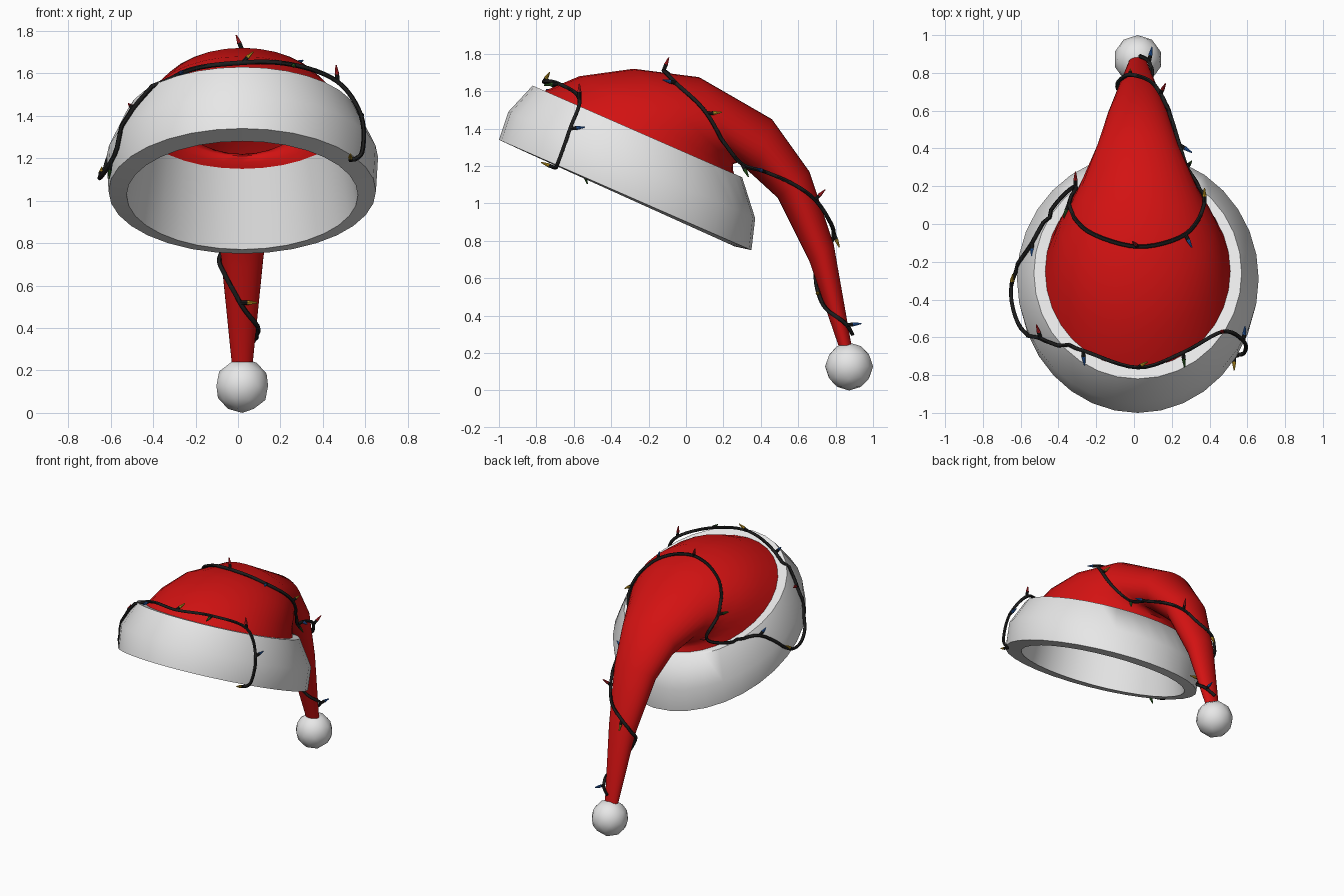
import bpy, bmesh, math
from mathutils import Vector
from mathutils.bvhtree import BVHTree

if "Cube" in bpy.data.objects:
    bpy.data.objects.remove(bpy.data.objects["Cube"])

MID = 0.02      # the hat's centre line in x
SEGMENTS = 32


def material(name, r, g, b):
    mat = bpy.data.materials.new(name)
    mat.use_nodes = True
    mat.diffuse_color = (r, g, b, 1)
    bsdf = next(n for n in mat.node_tree.nodes if n.type == 'BSDF_PRINCIPLED')
    bsdf.inputs["Base Color"].default_value = (r, g, b, 1)
    return mat


white = material("white plush", 0.8, 0.8, 0.8)
red = material("red felt", 0.65, 0.006, 0.006)
black = material("black wire", 0.012, 0.012, 0.012)
bulb_colours = {
    "red": material("red bulb", 0.6, 0.015, 0.02),
    "yellow": material("yellow bulb", 0.65, 0.38, 0.02),
    "blue": material("blue bulb", 0.02, 0.12, 0.45),
    "green": material("green bulb", 0.03, 0.13, 0.02),
}


def finish(bm, name, mats, angle=60):
    mesh = bpy.data.meshes.new(name)
    bm.to_mesh(mesh)
    bm.free()
    obj = bpy.data.objects.new(name, mesh)
    bpy.context.collection.objects.link(obj)
    for mat in mats:
        mesh.materials.append(mat)
    smooth(obj, angle)
    return obj


def smooth(obj, angle):
    bpy.ops.object.select_all(action='DESELECT')
    obj.select_set(True)
    bpy.context.view_layer.objects.active = obj
    bpy.ops.object.shade_smooth_by_angle(angle=math.radians(angle))


def loft(name, mat, rings, closed):
    """Skin ellipses given as (front y, front z, back y, back z, half width)."""
    bm = bmesh.new()
    loops = []
    for fy, fz, by, bz, width in rings:
        front, back = Vector((MID, fy, fz)), Vector((MID, by, bz))
        centre, half = (front + back) / 2, (front - back) / 2
        loop = []
        for i in range(SEGMENTS):
            a = math.tau * i / SEGMENTS
            side = Vector((width * math.cos(a), 0, 0))
            loop.append(bm.verts.new(centre + side + half * math.sin(a)))
        loops.append(loop)
    pairs = list(zip(loops, loops[1:]))
    if closed:
        pairs.append((loops[-1], loops[0]))
    else:
        bm.faces.new(loops[-1])
    for low, high in pairs:
        for i in range(SEGMENTS):
            j = (i + 1) % SEGMENTS
            bm.faces.new((low[i], low[j], high[j], high[i]))
    bmesh.ops.recalc_face_normals(bm, faces=bm.faces)
    tree = BVHTree.FromBMesh(bm)
    finish(bm, name, [mat])
    return tree


# Plush brim: a tilted hollow band
brim_tree = loft("brim", white, [
    (-0.87, 1.28, 0.26, 0.77, 0.545),
    (-1.0, 1.34, 0.35, 0.75, 0.63),
    (-0.95, 1.49, 0.37, 0.92, 0.64),
    (-0.82, 1.63, 0.30, 1.14, 0.55),
    (-0.76, 1.60, 0.26, 1.15, 0.49),
], True)

# Felt cone that folds over and hangs down behind
felt_tree = loft("felt_cone", red, [
    (-0.76, 1.60, 0.26, 1.15, 0.49),
    (-0.57, 1.68, 0.25, 1.18, 0.46),
    (-0.28, 1.72, 0.25, 1.21, 0.41),
    (0.07, 1.675, 0.28, 1.22, 0.32),
    (0.46, 1.45, 0.37, 1.14, 0.215),
    (0.66, 1.17, 0.49, 1.03, 0.16),
    (0.79, 0.78, 0.66, 0.69, 0.1),
    (0.885, 0.24, 0.815, 0.24, 0.05),
], False)

# Pompom at the tip
bm = bmesh.new()
bmesh.ops.create_icosphere(bm, subdivisions=2, radius=0.128)
bmesh.ops.translate(bm, verts=bm.verts, vec=(MID, 0.872, 0.128))
finish(bm, "pompom", [white])

# Wire of the light string, wound from the brim to the tip
path = [Vector(p) for p in (
    (.53, -.70, 1.19), (.585, -.68, 1.23), (.58, -.62, 1.4), (.47, -.57, 1.56),
    (.26, -.68, 1.64), (.02, -.76, 1.65), (-.27, -.67, 1.6), (-.47, -.6, 1.42),
    (-.6, -.55, 1.18), (-.65, -.33, 1.11), (-.54, -.1, 1.27), (-.42, .1, 1.26),
    (-.31, .2, 1.3), (-.33, .1, 1.45), (-.24, -.04, 1.62), (.02, -.12, 1.71),
    (.26, -.06, 1.62), (.35, .1, 1.47), (.34, .2, 1.33), (.28, .3, 1.21),
    (.24, .42, 1.17), (.19, .58, 1.1), (.14, .69, 1.02), (.08, .76, .92),
    (-.02, .79, .84), (-.07, .76, .76), (-.06, .7, .66), (.01, .71, .52),
    (.08, .79, .41), (.08, .86, .35), (.03, .89, .3))]
STEPS = 6
WIRE = 0.011


def spline_point(i, t):
    a, b, c, d = (path[min(max(i + k, 0), len(path) - 1)] for k in (-1, 0, 1, 2))
    return (b * 2 + (c - a) * t + (a * 2 - b * 5 + c * 4 - d) * t ** 2
            + (b * 3 - a - c * 3 + d) * t ** 3) / 2


def lift(p):
    """Push a point out of the cloth so the wire rests on it."""
    for tree in (felt_tree, brim_tree):
        hit, normal, _, dist = tree.find_nearest(p)
        if dist < 0.1 and (p - hit).dot(normal) < WIRE:
            p = hit + normal * WIRE
    return p


samples = [lift(spline_point(i // STEPS, i % STEPS / STEPS))
           for i in range((len(path) - 1) * STEPS + 1)]
curve = bpy.data.curves.new("light_wire", 'CURVE')
curve.dimensions = '3D'
curve.bevel_depth = WIRE
curve.bevel_resolution = 1
curve.use_fill_caps = True
spline = curve.splines.new('POLY')
spline.points.add(len(samples) - 1)
for point, p in zip(spline.points, samples):
    point.co = (*p, 1)
curve.materials.append(black)
wire = bpy.data.objects.new("light_wire", curve)
bpy.context.collection.objects.link(wire)
bpy.ops.object.select_all(action='DESELECT')
wire.select_set(True)
bpy.context.view_layer.objects.active = wire
bpy.ops.object.convert(target='MESH')
smooth(bpy.context.object, 60)


# Small pointed bulbs in black sockets: colour, wire point, direction
def bulb(number, colour, spot, direction):
    bm = bmesh.new()
    for low, high, r1, r2, index in ((0, 0.035, 0.01, 0.01, 0), (0.035, 0.08, 0.011, 0.003, 1)):
        made = bmesh.ops.create_cone(bm, cap_ends=True, segments=8, radius1=r1,
                                     radius2=r2, depth=high - low)["verts"]
        bmesh.ops.translate(bm, verts=made, vec=(0, 0, (low + high) / 2))
        for face in {f for v in made for f in v.link_faces}:
            face.material_index = index
    turn = Vector(direction).to_track_quat('Z', 'Y').to_matrix()
    bmesh.ops.rotate(bm, verts=bm.verts, matrix=turn)
    bmesh.ops.translate(bm, verts=bm.verts, vec=samples[spot * STEPS])
    finish(bm, f"{colour}_bulb_{number}", [black, bulb_colours[colour]], 40)


for number, spec in enumerate((
        ("yellow", 0, (0, -1, .4)), ("blue", 2, (.1, 1, .1)),
        ("red", 3, (-.1, 0, 1)), ("green", 4, (.1, -1, -.1)),
        ("yellow", 5, (.5, .3, .5)), ("blue", 6, (.1, -1, .1)),
        ("red", 7, (-.3, 1, .3)), ("green", 8, (-.1, .3, -1)),
        ("yellow", 9, (.1, .8, .6)), ("blue", 10, (0, -1, .4)),
        ("red", 12, (0, 1, .3)), ("green", 13, (-.4, -1, 0)),
        ("red", 15, (-.4, .4, 1)), ("blue", 16, (.4, -.8, .2)),
        ("yellow", 17, (0, 1, .1)), ("green", 19, (.3, .4, -.8)),
        ("blue", 20, (.8, -.5, .2)), ("red", 22, (.3, .6, .6)),
        ("yellow", 24, (0, .4, -1)), ("yellow", 27, (1, -.1, 0)),
        ("blue", 29, (.2, 1, .1)))):
    bulb(number + 1, *spec)
